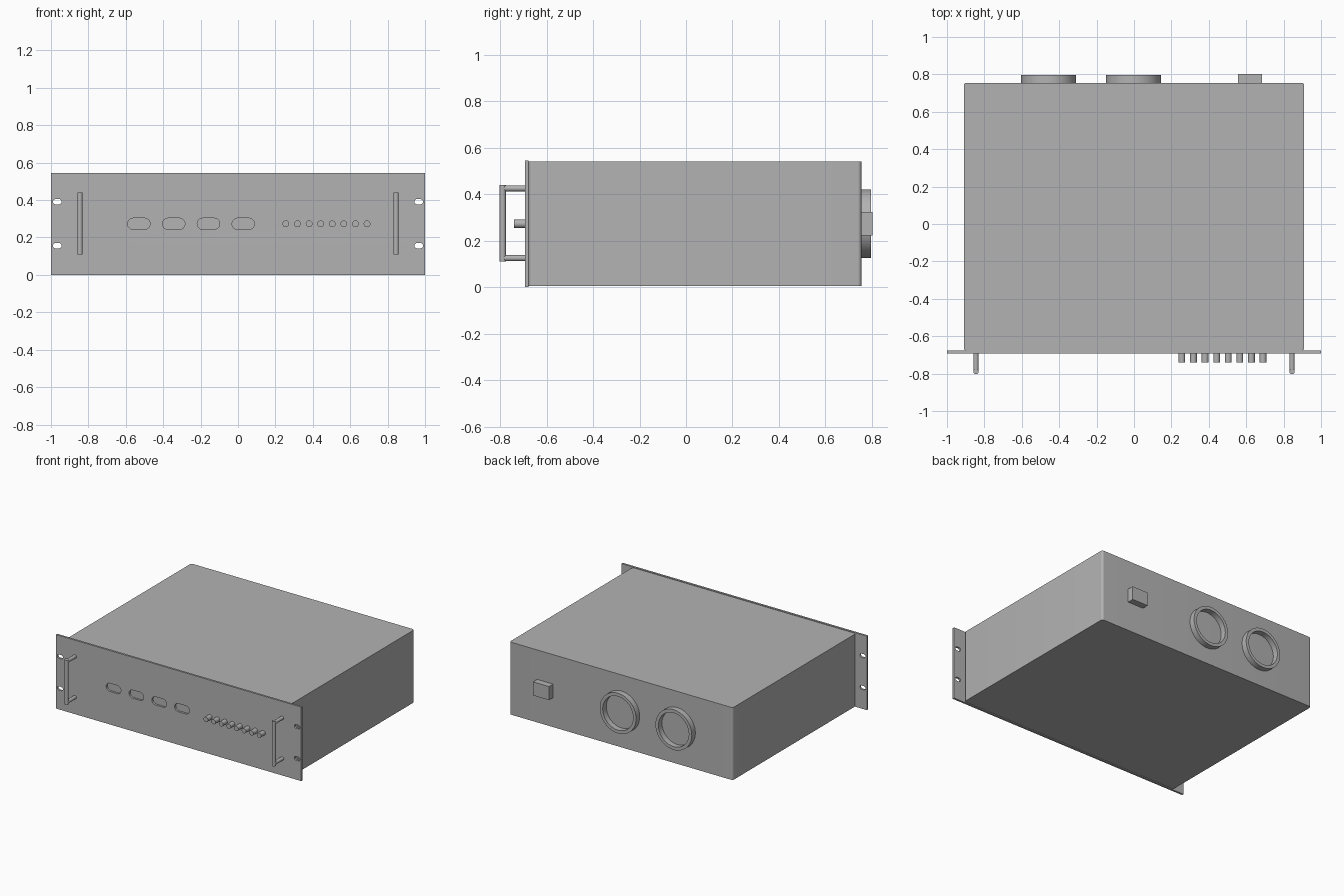
import bpy, bmesh, math
from mathutils import Matrix

cube = bpy.data.objects.get("Cube")
if cube:
    bpy.data.objects.remove(cube, do_unlink=True)

grey = bpy.data.materials.new("grey metal")
grey.use_nodes = True
grey.diffuse_color = (0.45, 0.45, 0.45, 1)
grey.node_tree.nodes["Principled BSDF"].inputs["Base Color"].default_value = grey.diffuse_color

UPRIGHT = Matrix.Rotation(math.radians(90), 4, 'X')  # outline y becomes z
FLAT = Matrix.Identity(4)


def rounded(cx, cy, w, h, r=0.0, steps=8):
    """Outline of a rectangle with rounded corners (a circle when r is half of both sides)."""
    pts = []
    for k, (sx, sy) in enumerate([(1, 1), (-1, 1), (-1, -1), (1, -1)]):
        ox, oy = cx + sx * (w / 2 - r), cy + sy * (h / 2 - r)
        for i in range(steps + 1 if r else 1):
            a = math.pi / 2 * (k + i / steps)
            p = (ox + r * math.cos(a), oy + r * math.sin(a))
            if not pts or math.dist(p, pts[-1]) > 1e-5:
                pts.append(p)
    if math.dist(pts[0], pts[-1]) < 1e-5:
        pts.pop()
    return pts


def circle(cx, cy, r, steps=8):
    return rounded(cx, cy, 2 * r, 2 * r, r, steps)


def extrude(name, outlines, start, end, turn=UPRIGHT):
    """Extrude filled outlines (inner ones are holes) from start to end along y, or z when FLAT."""
    curve = bpy.data.curves.new(name, 'CURVE')
    curve.dimensions = '2D'
    curve.fill_mode = 'BOTH'
    curve.extrude = abs(end - start) / 2
    for pts in outlines:
        spline = curve.splines.new('POLY')
        spline.points.add(len(pts) - 1)
        for point, (x, y) in zip(spline.points, pts):
            point.co = (x, y, 0, 1)
        spline.use_cyclic_u = True
    source = bpy.data.objects.new(name + " outline", curve)
    bpy.context.collection.objects.link(source)
    bpy.context.view_layer.update()
    graph = bpy.context.evaluated_depsgraph_get()
    mesh = bpy.data.meshes.new_from_object(source.evaluated_get(graph))
    bpy.data.objects.remove(source, do_unlink=True)

    middle = (start + end) / 2
    shift = (0, 0, middle) if turn is FLAT else (0, middle, 0)
    bm = bmesh.new()
    bm.from_mesh(mesh)
    bmesh.ops.remove_doubles(bm, verts=bm.verts, dist=1e-5)
    bmesh.ops.recalc_face_normals(bm, faces=bm.faces)
    bm.transform(Matrix.Translation(shift) @ turn)
    bm.to_mesh(mesh)
    bm.free()
    mesh.materials.clear()
    mesh.materials.append(grey)
    ob = bpy.data.objects.new(name, mesh)
    bpy.context.collection.objects.link(ob)
    bpy.ops.object.select_all(action='DESELECT')
    ob.select_set(True)
    bpy.context.view_layer.objects.active = ob
    bpy.ops.object.shade_smooth_by_angle(angle=math.radians(35))
    return ob


MID = 0.273        # height of the controls
PANEL_BACK, PANEL_FRONT = -0.677, -0.692
BODY_BACK = 0.755

# Case
extrude("case", [rounded(0, (BODY_BACK + PANEL_BACK) / 2, 1.82, BODY_BACK - PANEL_BACK, 0.016)],
        0.006, 0.54, FLAT)

# Front panel with display windows and rack mounting slots
holes = [rounded(-0.53 + 0.186 * i, MID, 0.12, 0.06, 0.03) for i in range(4)]
holes += [rounded(side * 0.966, z, 0.046, 0.028, 0.014) for side in (-1, 1) for z in (0.156, 0.391)]
extrude("front_panel", [rounded(0, 0.2725, 2, 0.545)] + holes, PANEL_BACK, PANEL_FRONT)

# Row of push buttons
for i in range(8):
    extrude(f"button_{i + 1}", [circle(0.256 + 0.062 * i, MID, 0.018)], PANEL_FRONT, -0.741)

# Handles
for side, label in ((1, "left"), (-1, "right")):
    x = side * 0.845
    extrude(f"{label}_handle_bar", [circle(x, -0.789, 0.014)], 0.11, 0.44, FLAT)
    for z, end in ((0.125, "lower"), (0.425, "upper")):
        extrude(f"{label}_handle_{end}_post", [circle(x, z, 0.013)], PANEL_FRONT, -0.787)

# Fan rings on the back
for i, x in enumerate((-0.457, -0.003)):
    extrude(f"fan_ring_{i + 1}", [circle(x, MID, 0.148, 16), circle(x, MID, 0.124, 16)],
            BODY_BACK, 0.797)

# Power inlet
extrude("power_inlet", [rounded(0.62, MID, 0.13, 0.1)], BODY_BACK, 0.803)
